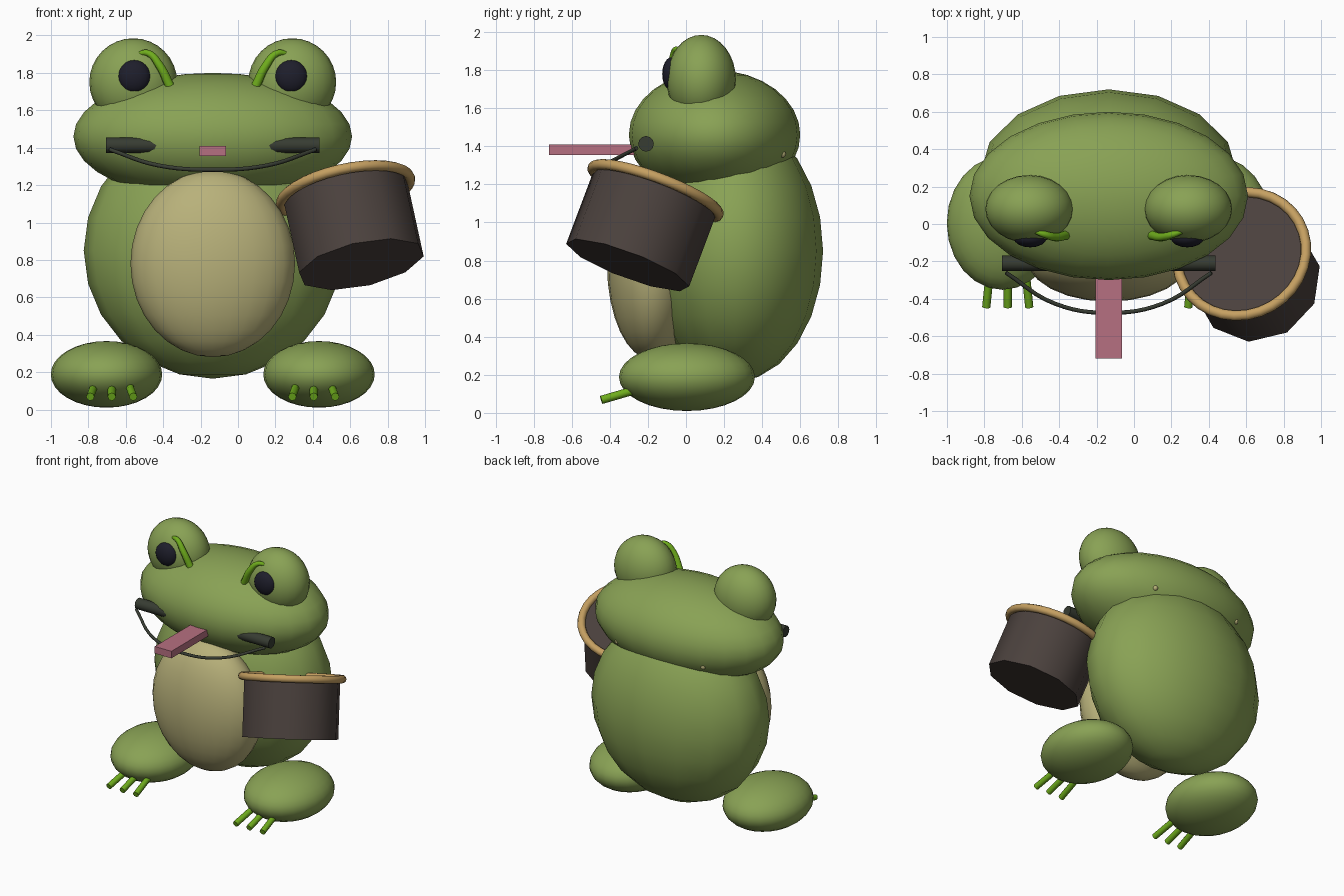
import bpy, math
from mathutils import Vector

if "Cube" in bpy.data.objects:
    bpy.data.objects.remove(bpy.data.objects["Cube"])

CX = -0.135  # the frog's own mirror axis


def material(name, rgb):
    m = bpy.data.materials.new(name)
    m.diffuse_color = (*rgb, 1)
    m.use_nodes = True
    m.node_tree.nodes["Principled BSDF"].inputs["Base Color"].default_value = m.diffuse_color
    return m


GREEN = material("frog green", (0.25, 0.36, 0.09))
CREAM = material("belly cream", (0.48, 0.44, 0.195))
LIME = material("lime green", (0.16, 0.42, 0.012))
NAVY = material("eye navy", (0.013, 0.013, 0.024))
DARK = material("mouth dark", (0.038, 0.045, 0.032))
PINK = material("tongue pink", (0.47, 0.16, 0.22))
BROWN = material("drum brown", (0.07, 0.053, 0.047))
TAN = material("rim tan", (0.56, 0.35, 0.12))


def finish(name, mat, angle=60):
    o = bpy.context.object
    o.name = name
    o.data.materials.clear()
    o.data.materials.append(mat)
    bpy.ops.object.shade_smooth_by_angle(angle=math.radians(angle))
    return o


def ellipsoid(name, loc, size, mat, seg=16, rings=12):
    bpy.ops.mesh.primitive_uv_sphere_add(segments=seg, ring_count=rings, location=loc)
    bpy.context.object.scale = size
    bpy.ops.object.transform_apply(location=False, rotation=False, scale=True)
    return finish(name, mat)


def rod(name, a, b, r, mat, sides=10):
    a, b = Vector(a), Vector(b)
    d = b - a
    bpy.ops.mesh.primitive_cylinder_add(vertices=sides, radius=r, depth=d.length,
                                        location=(a + b) / 2)
    bpy.context.object.rotation_euler = d.to_track_quat("Z", "Y").to_euler()
    return finish(name, mat)


def tube(name, pts, radii, mat):
    c = bpy.data.curves.new(name, "CURVE")
    c.dimensions = "3D"
    c.bevel_depth = 1.0
    c.bevel_resolution = 2
    c.resolution_u = 6
    c.use_fill_caps = True
    s = c.splines.new("BEZIER")
    s.bezier_points.add(len(pts) - 1)
    for bp, p, r in zip(s.bezier_points, pts, radii):
        bp.co, bp.radius = p, r
        bp.handle_left_type = bp.handle_right_type = "AUTO"
    o = bpy.data.objects.new(name, c)
    bpy.context.collection.objects.link(o)
    bpy.ops.object.select_all(action="DESELECT")
    o.select_set(True)
    bpy.context.view_layer.objects.active = o
    bpy.ops.object.convert(target="MESH")
    return finish(name, mat)


# Torso, belly and head
ellipsoid("body", (CX, 0.26, 0.85), (0.69, 0.46, 0.685), GREEN)
ellipsoid("belly", (CX, -0.18, 0.78), (0.44, 0.235, 0.5), CREAM, 24, 16)
ellipsoid("head", (CX, 0.15, 1.46), (0.745, 0.45, 0.34), GREEN, 24, 16)

# Paired parts
for side, s in (("right", -1), ("left", 1)):
    def P(x, y, z):
        return (CX + s * x, y, z)

    ellipsoid(side + "_eye_bump", P(0.425, 0.08, 1.75), (0.235, 0.182, 0.235), GREEN, 24, 16)
    ellipsoid(side + "_eye", P(0.42, -0.075, 1.78), (0.088, 0.05, 0.088), NAVY)
    tube(side + "_eyebrow",
         [P(0.405, -0.035, 1.90), P(0.345, -0.055, 1.905), P(0.285, -0.07, 1.84), P(0.23, -0.06, 1.73)],
         [0.012, 0.018, 0.023, 0.026], LIME)
    rod(side + "_mouth_corner", P(0.27, -0.21, 1.413), P(0.57, -0.21, 1.413), 0.041, DARK, 12)
    ellipsoid(side + "_back_spot", P(0.365, 0.505, 1.36), (0.02, 0.02, 0.02), CREAM, 10, 8)

    # Foot with three toes
    ellipsoid(side + "_foot", P(0.568, 0.005, 0.188), (0.298, 0.357, 0.178), GREEN, 24, 16)
    for i, (x0, x1) in enumerate(((0.445, 0.425), (0.54, 0.54), (0.635, 0.655))):
        rod(f"{side}_toe_{i + 1}", P(x0, -0.25, 0.125), P(x1, -0.445, 0.068), 0.022, LIME, 8)

# Mouth line and tongue
tube("mouth_line",
     [(CX + x, y, z) for x, y, z in ((-0.55, -0.26, 1.39), (-0.29, -0.425, 1.305),
      (0, -0.475, 1.282), (0.29, -0.425, 1.305), (0.55, -0.26, 1.39))],
     [0.011] * 5, DARK)
bpy.ops.mesh.primitive_cube_add(size=1, location=(CX, -0.45, 1.382))
bpy.context.object.scale = (0.142, 0.54, 0.054)
finish("tongue", PINK, 30)

# Tilted drum with a rounded rim
top = Vector((0.575, -0.16, 1.165))
axis = Vector((-0.2, 0.345, 0.917)).normalized()
rod("drum", top - axis * 0.424, top, 0.345, BROWN, 10)
bpy.ops.mesh.primitive_torus_add(major_radius=0.352, minor_radius=0.028,
                                 major_segments=32, minor_segments=10, location=top)
bpy.context.object.rotation_euler = axis.to_track_quat("Z", "Y").to_euler()
finish("drum_rim", TAN)
